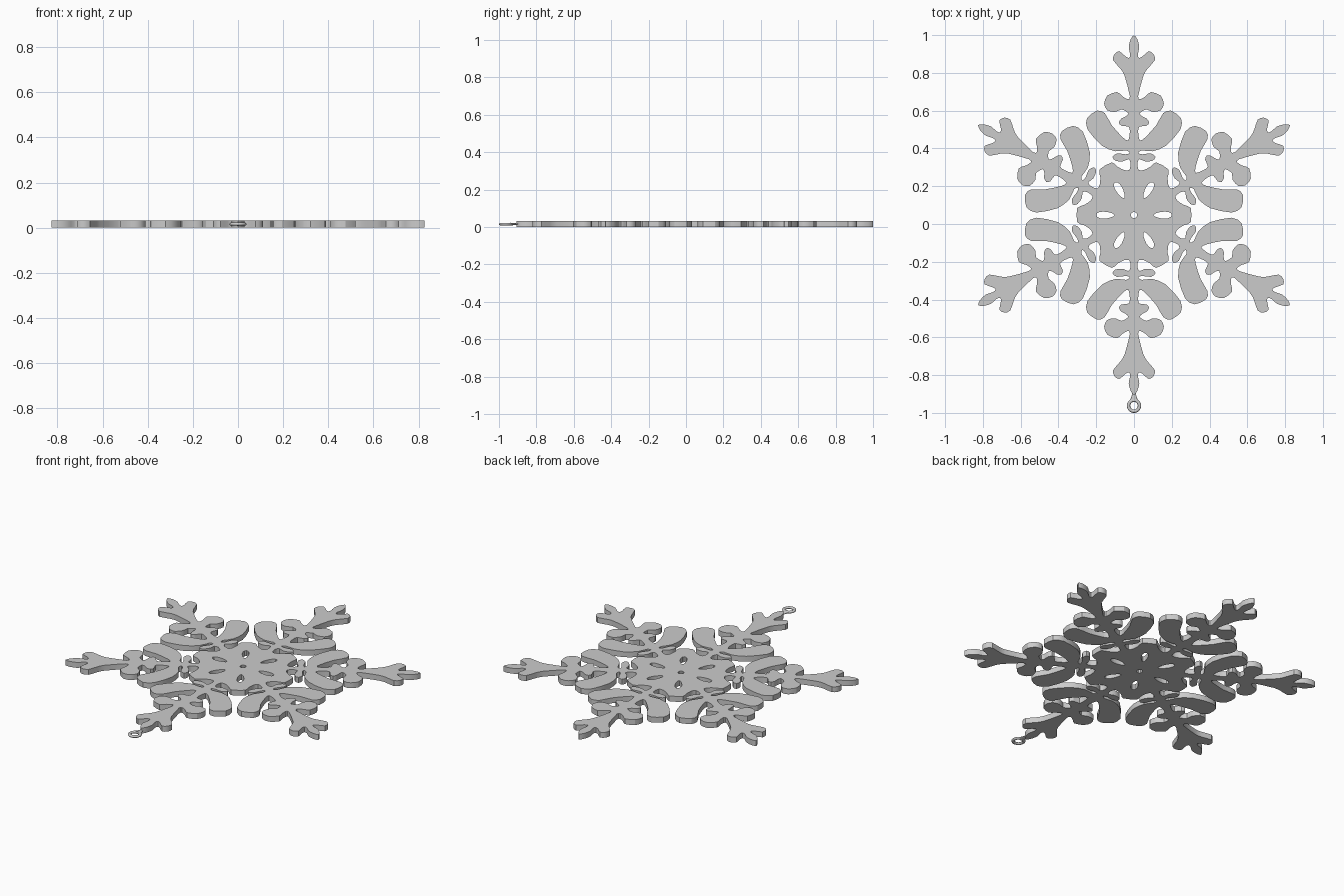
import bpy, math
from mathutils import Vector, Matrix

if "Cube" in bpy.data.objects:
    bpy.data.objects.remove(bpy.data.objects["Cube"])

CY = 0.047      # hub sits off-centre because of the hanging ring
H = 0.032       # plate thickness

# Right half of one arm, tip down to the hub, arm pointing +y
tip_fork = [(0, .953), (.018, .93), (.028, .89), (.02, .85), (.026, .832),
            (.045, .84), (.078, .868), (.104, .852), (.110, .82), (.072, .775), (.050, .738)]
mid_leaf = [(.022, .63), (.032, .613), (.06, .628), (.09, .652), (.142, .632),
            (.158, .59), (.142, .555), (.10, .546), (.065, .56), (.03, .54)]
bud = [(.045, .522), (.068, .51), (.08, .49), (.066, .473), (.028, .468), (.022, .44)]
petal = [(.03, .395), (.058, .41), (.117, .475), (.155, .54), (.195, .553), (.248, .515),
         (.247, .455), (.17, .368), (.098, .338), (.04, .343), (.022, .328)]
small_leaf = [(.045, .322), (.09, .327), (.114, .308), (.098, .288), (.06, .284), (.03, .296),
              (.018, .275)]
hub = [(.024, .24), (.05, .238), (.085, .255), (.118, .279)]
half = tip_fork + mid_leaf + bud + petal + small_leaf + hub


def refine(pts):
    # four-point interpolating subdivision rounds the lobes
    n, out = len(pts), []
    for i in range(n):
        a, b, c, d = (pts[(i + k) % n] for k in (-1, 0, 1, 2))
        out += [b, (b + c) * 0.55 - (a + d) * 0.05]
    return out


def add_loop(curve, pts):
    s = curve.splines.new('POLY')
    s.points.add(len(pts) - 1)
    for p, v in zip(s.points, pts):
        p.co = (v.x, v.y + CY, 0, 1)
    s.use_cyclic_u = True


# Six-armed outline from the mirrored half arm
arm = [Vector((-x, y)) for x, y in reversed(half[1:])] + [Vector(p) for p in half]
outline = []
for i in range(6):
    rot = Matrix.Rotation(-i * math.pi / 3, 2)
    outline += [rot @ v for v in arm]

curve = bpy.data.curves.new("snowflake_plate", 'CURVE')
curve.dimensions = '2D'
curve.fill_mode = 'BOTH'
curve.extrude = H / 2
add_loop(curve, refine(outline))

# Slots between the arms and the centre pinhole
for i in range(6):
    rot = Matrix.Rotation(i * math.pi / 3, 2)
    slot = []
    for k in range(14):
        a = k * math.tau / 14
        slot.append(rot @ Vector((.152 + .048 * math.cos(a),
                                  .018 * math.sin(a) * (1 + .25 * math.cos(a)))))
    add_loop(curve, slot)
add_loop(curve, [Vector((.017 * math.cos(k * math.tau / 10), .017 * math.sin(k * math.tau / 10)))
                 for k in range(10)])

plate = bpy.data.objects.new("snowflake_plate", curve)
bpy.context.collection.objects.link(plate)
plate.location.z = H / 2
bpy.context.view_layer.objects.active = plate
plate.select_set(True)
bpy.ops.object.convert(target='MESH')
bpy.ops.object.shade_smooth_by_angle(angle=math.radians(30))

# Hanging ring, slightly flattened
bpy.ops.mesh.primitive_torus_add(major_radius=.029, minor_radius=.009, major_segments=32,
                                 minor_segments=10, location=(0, -.962, H / 2))
ring = bpy.context.object
ring.name = "hanging_ring"
ring.scale.z = 0.8
bpy.ops.object.shade_smooth_by_angle(angle=math.radians(40))

# Tapered neck joining ring and arm tip
bpy.ops.mesh.primitive_cone_add(vertices=12, radius1=.022, radius2=.008, depth=.045,
                                location=(0, -.917, H / 2), rotation=(-math.pi / 2, 0, 0))
neck = bpy.context.object
neck.name = "ring_neck"
neck.scale = (1, .35, 1)
bpy.ops.object.shade_smooth_by_angle(angle=math.radians(40))
